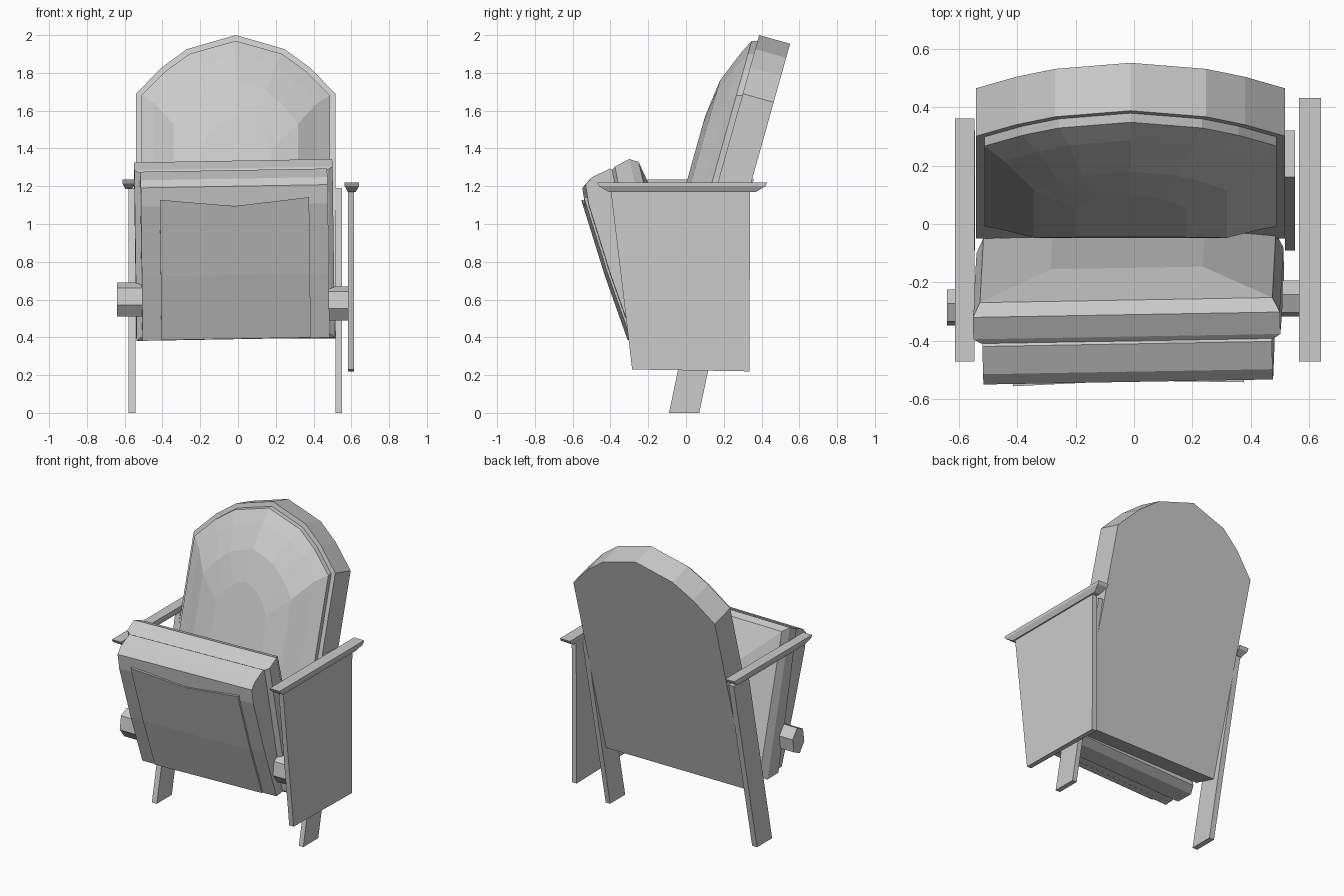
import bpy, bmesh, math
from mathutils import Matrix, Vector

if "Cube" in bpy.data.objects:
    bpy.data.objects.remove(bpy.data.objects["Cube"])

grey = bpy.data.materials.new("plain grey")
grey.diffuse_color = (0.6, 0.6, 0.6, 1)
grey.use_nodes = True
grey.node_tree.nodes["Principled BSDF"].inputs["Base Color"].default_value = grey.diffuse_color


def loft(name, rings, matrix=None):
    """Skin a list of equal-length closed rings and cap both ends."""
    bm = bmesh.new()
    loops = [[bm.verts.new(p) for p in ring] for ring in rings]
    n = len(loops[0])
    for a, b in zip(loops, loops[1:]):
        for i in range(n):
            j = (i + 1) % n
            bm.faces.new((a[i], a[j], b[j], b[i]))
    bm.faces.new(loops[0])
    bm.faces.new(loops[-1])
    bmesh.ops.recalc_face_normals(bm, faces=bm.faces)
    if matrix:
        bm.transform(matrix)
    mesh = bpy.data.meshes.new(name)
    bm.to_mesh(mesh)
    bm.free()
    mesh.materials.append(grey)
    obj = bpy.data.objects.new(name, mesh)
    bpy.context.collection.objects.link(obj)
    return obj


def prism(name, profile, x0, x1, matrix=None):
    """Extrude a (y, z) profile between two x positions."""
    return loft(name, [[(x, y, z) for y, z in profile] for x in (x0, x1)], matrix)


# Backrest: arched outlines laid out on a leaning plane (d = depth behind its front)
ARCH = [(1, 0), (0.74, 0.45), (0.49, 0.76), (0, 1),
        (-0.49, 0.76), (-0.74, 0.45), (-1, 0)]


def arch(half, shoulder, top, bottom, d, z_shift=0.0):
    pts = [(half, bottom)]
    pts += [(half * fx, shoulder + (top - shoulder) * fz) for fx, fz in ARCH]
    pts += [(-half, bottom)]
    ring = []
    for x, z in pts:
        s = (z - 0.44 + z_shift) / 0.963
        ring.append((x - 0.012, -0.05 + 0.27 * s + 0.963 * d,
                     0.44 + 0.963 * s - 0.27 * d))
    return ring


loft("backrest_panel", [arch(0.528, 1.69, 2.0, 0.44, 0),
                        arch(0.528, 1.69, 2.0, 0.44, 0.17)])

# Padded backrest cushion: stepped rim, then domed rings
cushion_rings = [(0.50, 1.68, 1.97, 0.70, 0.0), (0.50, 1.68, 1.97, 0.70, -0.03),
                 (0.43, 1.64, 1.90, 0.80, -0.07), (0.33, 1.53, 1.76, 0.95, -0.135),
                 (0.19, 1.40, 1.57, 1.05, -0.16)]
loft("backrest_cushion", [arch(*r, z_shift=0.27 * r[4]) for r in cushion_rings])

# Folded seat, turned very slightly on its hinges
pivot = Vector((-0.018, -0.3, 0.85))
seat_turn = (Matrix.Translation(pivot) @ Matrix.Rotation(math.radians(1), 4, 'Z')
             @ Matrix.Rotation(math.radians(-1), 4, 'Y'))


def seat_rect(half, top, bottom):
    return [(sx * half, y - pivot.y, z - pivot.z)
            for sx, (y, z) in ((-1, bottom), (1, bottom), (1, top), (-1, top))]


loft("seat_cushion", [
    seat_rect(0.50, (-0.40, 1.28), (-0.23, 0.41)),
    seat_rect(0.525, (-0.385, 1.295), (-0.21, 0.39)),
    seat_rect(0.525, (-0.31, 1.335), (-0.09, 0.39)),
    seat_rect(0.50, (-0.26, 1.32), (-0.04, 0.42)),
    seat_rect(0.26, (-0.15, 1.10), (-0.04, 0.62))], seat_turn)

shell = [(-0.29, 0.39), (-0.41, 0.73), (-0.525, 1.10), (-0.54, 1.20),
         (-0.505, 1.24), (-0.41, 1.285), (-0.36, 1.25), (-0.18, 0.40)]
prism("seat_shell", [(y - pivot.y, z - pivot.z) for y, z in shell],
      -0.495, 0.495, seat_turn)

# Raised panel under the seat, with a dipped top edge
columns = []
for x, top in ((-0.395, 1.135), (-0.2, 1.115), (0, 1.095), (0.2, 1.115), (0.395, 1.135)):
    y_top = -0.41 - 0.311 * (top - 0.73)
    line = [(-0.29, 0.392), (-0.41, 0.73), (y_top, top)]
    outline = [(y - 0.012, z) for y, z in line] + [(y + 0.03, z) for y, z in line[::-1]]
    columns.append([(x, y - pivot.y, z - pivot.z) for y, z in outline])
loft("seat_underside_panel", columns, seat_turn)


# Six-sided hinge hubs
def hub(name, x0, x1, cy, cz):
    ring = [(cy + 0.065 * math.sin(a), cz + 0.092 * math.cos(a))
            for a in (math.radians(60 * i + 12) for i in range(6))]
    prism(name, ring, x0, x1)


hub("left_hinge_hub", -0.64, -0.50, -0.285, 0.60)
hub("right_hinge_hub", 0.47, 0.59, -0.255, 0.58)

# Leaning legs beside the backrest
leg = [(-0.09, 0), (0.07, 0), (0.32, 1.18), (0.16, 1.19)]
prism("left_leg", leg, -0.58, -0.543)
prism("right_leg", leg, 0.517, 0.55)

# Side panel, on the right only
prism("right_side_panel", [(-0.285, 0.23), (0.335, 0.22), (0.34, 1.19), (-0.40, 1.19)],
      0.582, 0.615)


# Armrests with an undercut lower edge
def armrest(name, x0, x1, y0, y1, z0, z1):
    def rect(inset_x, inset_y, z):
        return [(x0 + inset_x, y0 + inset_y, z), (x1 - inset_x, y0 + inset_y, z),
                (x1 - inset_x, y1 - inset_y, z), (x0 + inset_x, y1 - inset_y, z)]
    loft(name, [rect(0.016, 0.06, z0), rect(0, 0.01, z1 - 0.02), rect(0, 0, z1)])


armrest("right_armrest", 0.565, 0.64, -0.47, 0.43, 1.17, 1.22)
armrest("left_armrest", -0.612, -0.545, -0.47, 0.36, 1.185, 1.235)
